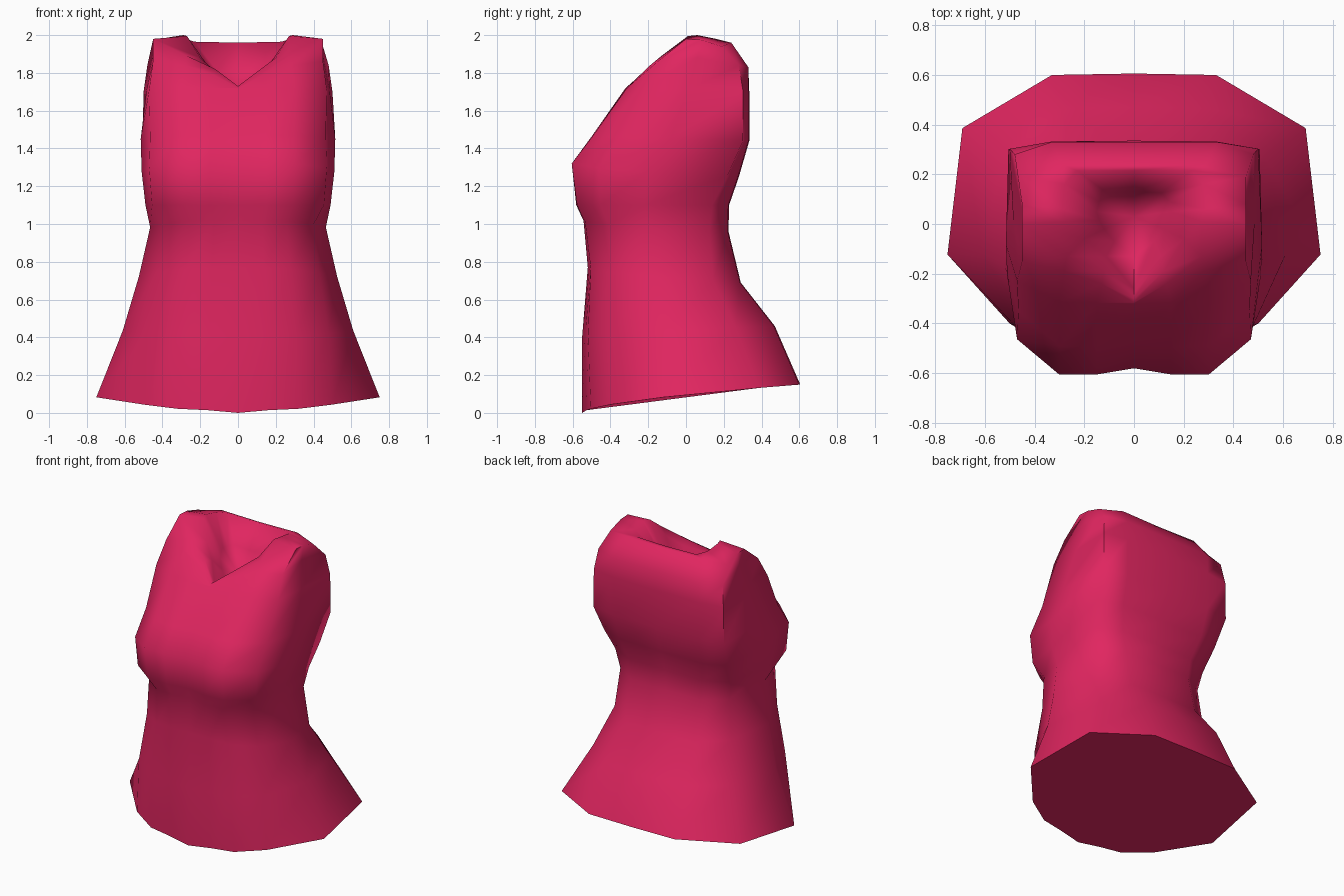
import bpy
import bmesh
import math

cube = bpy.data.objects.get("Cube")
if cube:
    bpy.data.objects.remove(cube, do_unlink=True)

# Crimson cloth
cloth = bpy.data.materials.new("crimson_cloth")
cloth.use_nodes = True
colour = (0.75, 0.019, 0.117, 1.0)
cloth.diffuse_color = colour
cloth.node_tree.nodes["Principled BSDF"].inputs["Base Color"].default_value = colour

# Body levels: half width, front corner x, back corner x, back panel x,
# front y, back y, front z, back z, dip at the front centre,
# then depth fractions of the front panel, front corner, side and back corner
LEVELS = [
    (0.75, 0.50, 0.69, 0.33, -0.55, 0.605, 0.00, 0.15, 0.00, 0.04, 0.13, 0.37, 0.81),
    (0.61, 0.48, 0.53, 0.29, -0.55, 0.47, 0.40, 0.46, 0.00, 0.03, 0.14, 0.42, 0.80),
    (0.525, 0.43, 0.45, 0.26, -0.52, 0.29, 0.77, 0.69, 0.00, 0.02, 0.16, 0.44, 0.82),
    (0.465, 0.40, 0.42, 0.26, -0.55, 0.225, 1.02, 0.96, 0.02, 0.02, 0.18, 0.45, 0.87),
    (0.49, 0.455, 0.45, 0.28, -0.585, 0.228, 1.10, 1.10, 0.03, 0.01, 0.16, 0.45, 0.89),
    (0.51, 0.47, 0.48, 0.32, -0.605, 0.28, 1.32, 1.25, 0.025, 0.00, 0.16, 0.45, 0.93),
    (0.515, 0.465, 0.505, 0.33, -0.50, 0.335, 1.47, 1.44, 0.015, 0.01, 0.18, 0.50, 0.96),
    (0.485, 0.47, 0.50, 0.33, -0.32, 0.335, 1.72, 1.70, 0.00, 0.01, 0.14, 0.50, 0.95),
]


def body_ring(width, front_x, back_x, panel_x, y0, y1, z0, z1, dip, d_panel, d_front, d_side, d_back):
    """Half cross-section from the front centre round to the back centre."""
    xs = (0, 0.32 * front_x, 0.64 * front_x, front_x, width, back_x, panel_x, 0)
    depth = (0, d_panel / 2, d_panel, d_front, d_side, d_back, 0.995, 1)
    ring = [(x, y0 + (y1 - y0) * t, z0 + (z1 - z0) * t ** 0.6) for x, t in zip(xs, depth)]
    ring[0] = (0, y0 + dip, z0)
    return ring


rings = [body_ring(*level) for level in LEVELS]

# Upper chest, shoulder tops, neckline and inner neck
upper_chest = [(0, -0.315, 1.72), (0.13, -0.24, 1.79), (0.28, -0.19, 1.84), (0.45, -0.15, 1.86),
               (0.45, 0.06, 1.88), (0.48, 0.28, 1.84), (0.33, 0.33, 1.83), (0, 0.33, 1.83)]
shoulder = [(0, -0.30, 1.73), (0.12, -0.19, 1.82), (0.27, -0.13, 1.89), (0.45, 0.0, 1.98),
            (0.45, 0.08, 1.975), (0.45, 0.19, 1.94), (0.29, 0.24, 1.96), (0, 0.24, 1.955)]
neckline = [(0, -0.26, 1.72), (0.11, -0.13, 1.80), (0.20, -0.06, 1.88), (0.27, 0.01, 1.995),
            (0.29, 0.06, 2.0), (0.28, 0.16, 1.98), (0.23, 0.215, 1.965), (0, 0.215, 1.96)]
inner_neck = [(0, -0.13, 1.685), (0.08, -0.07, 1.73), (0.12, -0.02, 1.77), (0.14, 0.015, 1.81),
              (0.15, 0.05, 1.81), (0.14, 0.09, 1.81), (0.11, 0.125, 1.81), (0, 0.13, 1.80)]
rings += [upper_chest, shoulder, neckline, inner_neck]

# Mirror each half ring and bridge the levels
bm = bmesh.new()
loops = []
for half in rings:
    full = half + [(-x, y, z) for x, y, z in half[-2:0:-1]]
    loops.append([bm.verts.new(p) for p in full])
count = len(loops[0])
for low, high in zip(loops, loops[1:]):
    for i in range(count):
        j = (i + 1) % count
        bm.faces.new((low[i], low[j], high[j], high[i]))

# Closed hem and the hollow at the neck
bm.faces.new(loops[0][::-1])
pit = bm.verts.new((0, 0.03, 1.64))
for i in range(count):
    bm.faces.new((loops[-1][i], loops[-1][(i + 1) % count], pit))
bmesh.ops.recalc_face_normals(bm, faces=bm.faces)

mesh = bpy.data.meshes.new("sleeveless_top")
bm.to_mesh(mesh)
bm.free()
mesh.materials.append(cloth)
top = bpy.data.objects.new("sleeveless_top", mesh)
bpy.context.scene.collection.objects.link(top)

# Soft shading with a crisp hem
bpy.ops.object.select_all(action="DESELECT")
top.select_set(True)
bpy.context.view_layer.objects.active = top
bpy.ops.object.shade_smooth_by_angle(angle=math.radians(78))
